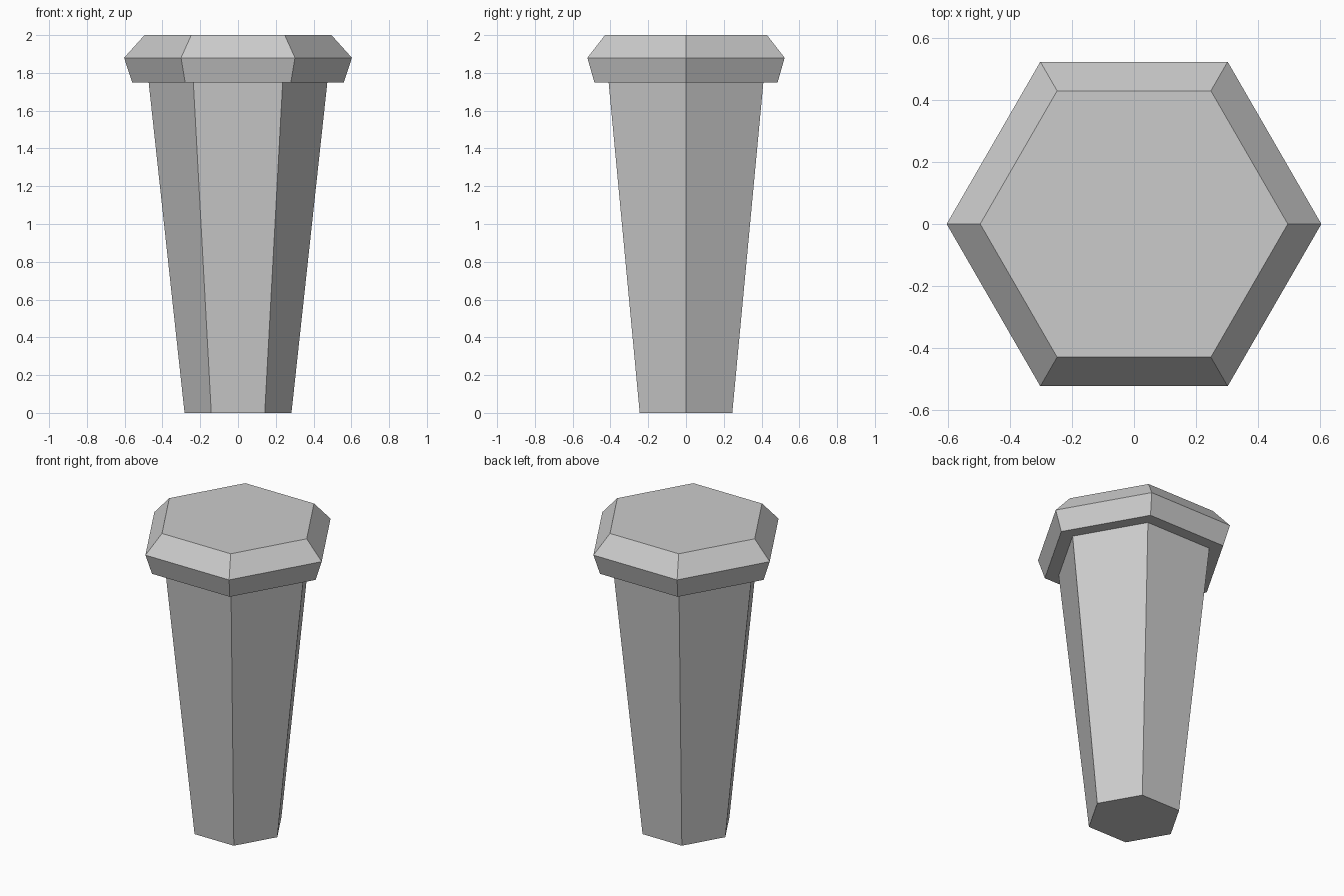
import bpy, bmesh
from math import cos, sin, tau

if "Cube" in bpy.data.objects:
    bpy.data.objects.remove(bpy.data.objects["Cube"])

SIDES = 6
# (corner radius, height) from foot to top: tapered shaft, then flared and chamfered cap
PROFILE = [(0.283, 0), (0.473, 1.75), (0.56, 1.75), (0.603, 1.88), (0.495, 2.0)]

bm = bmesh.new()
rings = [[bm.verts.new((r * cos(tau * i / SIDES), r * sin(tau * i / SIDES), z))
          for i in range(SIDES)] for r, z in PROFILE]

# Side walls
for low, high in zip(rings, rings[1:]):
    for i in range(SIDES):
        j = (i + 1) % SIDES
        bm.faces.new((low[i], low[j], high[j], high[i]))

# Flat foot and top
bm.faces.new(rings[0][::-1])
bm.faces.new(rings[-1])
bmesh.ops.recalc_face_normals(bm, faces=bm.faces)

mesh = bpy.data.meshes.new("hexagonal_peg")
bm.to_mesh(mesh)
bm.free()
bpy.context.collection.objects.link(bpy.data.objects.new("hexagonal_peg", mesh))
